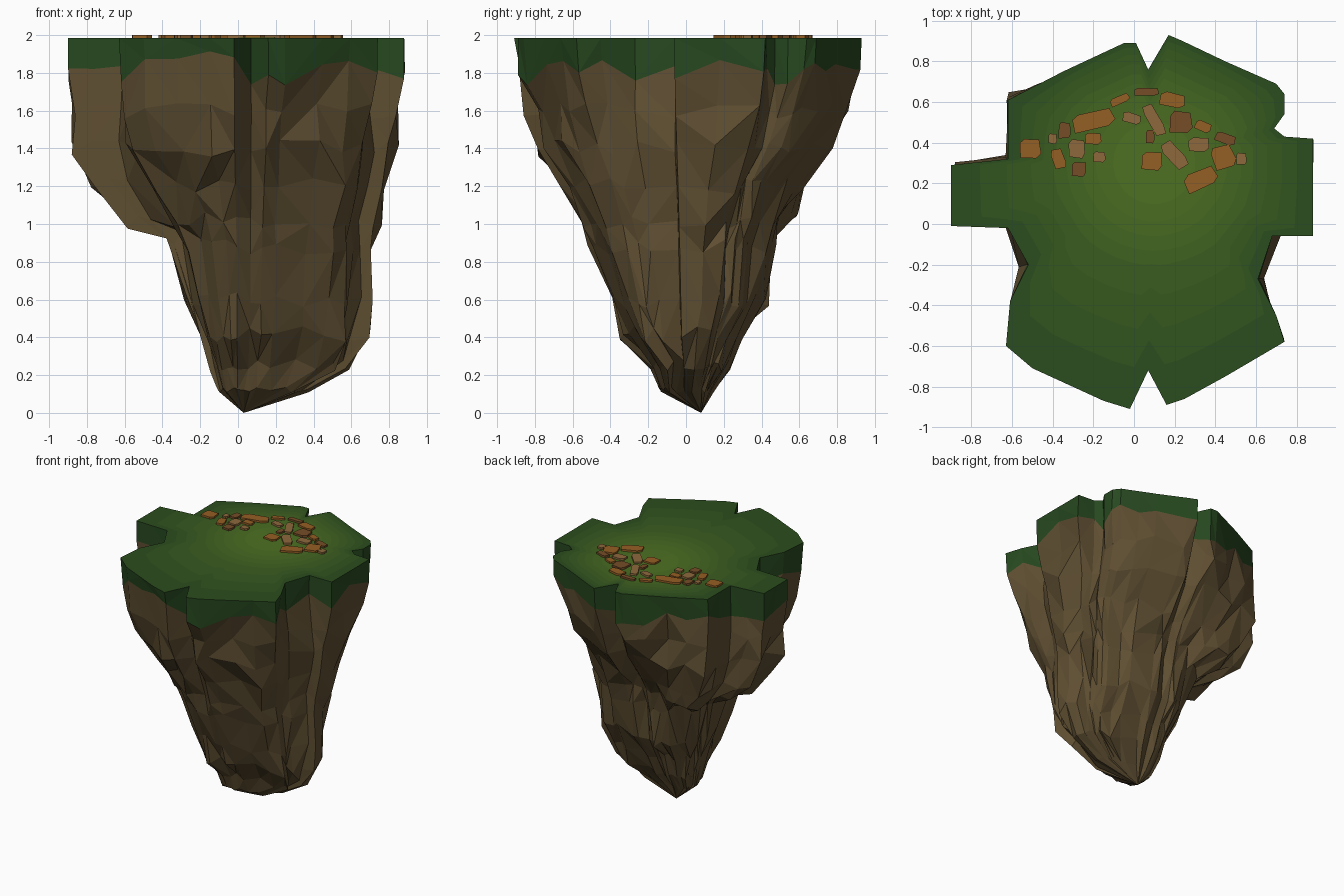
import bpy, bmesh, math, random
from mathutils import Vector

if "Cube" in bpy.data.objects:
    bpy.data.objects.remove(bpy.data.objects["Cube"])

random.seed(7)
U = random.uniform


def material(name, rgb):
    m = bpy.data.materials.new(name)
    m.diffuse_color = (*rgb, 1)
    m.use_nodes = True
    m.node_tree.nodes["Principled BSDF"].inputs["Base Color"].default_value = m.diffuse_color
    return m


def make_object(name, bm, mats):
    bmesh.ops.recalc_face_normals(bm, faces=bm.faces)
    me = bpy.data.meshes.new(name)
    bm.to_mesh(me)
    bm.free()
    for m in mats:
        me.materials.append(m)
    ob = bpy.data.objects.new(name, me)
    bpy.context.collection.objects.link(ob)
    return ob


def loft(name, rings, tip, mats, mat_of_row):
    """Triangulated facets through rings, closed on a tip point after the last ring."""
    bm = bmesh.new()
    vs = [[bm.verts.new(p) for p in r] for r in rings]
    n = len(rings[0])
    t = bm.verts.new(tip)
    for k in range(len(rings)):
        for i in range(n):
            j = (i + 1) % n
            if k == len(rings) - 1:
                tris = [(vs[k][i], vs[k][j], t)]
            else:
                a, b, c, d = vs[k][i], vs[k][j], vs[k + 1][j], vs[k + 1][i]
                tris = [(a, b, c), (a, c, d)] if random.random() < .5 else [(a, b, d), (b, c, d)]
            for f in tris:
                bm.faces.new(f).material_index = mat_of_row(k)
    return make_object(name, bm, mats)


# Plan outline of the island top, counter-clockwise, with long edges split
corners = [(.88, .42), (.74, .43), (.69, .47), (.74, .54), (.74, .64), (.70, .69), (.45, .80),
           (.24, .90), (.17, .93), (.07, .76), (.01, .89), (-.05, .89), (-.35, .75), (-.62, .61),
           (-.62, .32), (-.90, .29), (-.90, -.01), (-.62, -.02), (-.52, -.20), (-.61, -.38),
           (-.63, -.60), (-.50, -.71), (-.15, -.87), (-.02, -.91), (.07, -.72), (.16, -.89),
           (.25, -.86), (.45, -.75), (.74, -.58), (.70, -.45), (.61, -.27), (.68, -.06), (.88, -.06)]
outline = []
for i, a in enumerate(corners):
    b = corners[(i + 1) % len(corners)]
    a, b = Vector(a), Vector(b)
    outline.append(a)
    if (b - a).length > .24:
        outline.append((a + b) / 2)
crease = [U(-.05, .02) for _ in outline]

# Extents of each level: z, left, right, front, back, rounding
levels = [(1.60, .87, .88, .87, .88, .25), (1.40, .80, .86, .81, .79, .35),
          (1.20, .62, .82, .68, .63, .45), (1.02, .46, .75, .58, .52, .5),
          (.88, .36, .73, .52, .48, .6), (.60, .28, .72, .42, .44, .6),
          (.42, .21, .70, .35, .31, .6), (.25, .15, .62, .19, .24, .6),
          (.12, .11, .37, .15, .15, .6)]
# Extents of the overhanging lobe at the back left: left, back
lobe = {1.60: (.88, .92), 1.40: (.86, .95), 1.20: (.76, .90), 1.02: (.58, .86), .88: (.38, .62)}


def level_ring(z, xl, xr, yl, yh, rnd):
    pts = []
    for p, c in zip(outline, crease):
        w = min(1, max(0, (-p.x - .2) / .35)) if p.y > -.05 else 0
        lx, ly = lobe.get(z, (xl, yh))
        left, back = xl + (lx - xl) * w, yh + (ly - yh) * w
        n = Vector((p.x / .89, p.y / .92))
        r = n.length
        n *= (r ** (1 - rnd)) / r * (1 + c + U(-.05, .035))
        pts.append((n.x * (left if n.x < 0 else xr), n.y * (yl if n.y < 0 else back),
                    z + U(-.045, .045) * min(1, z * 3) + (.05 * w if z == .88 else 0)))
    return pts


# Ragged lower edge of the turf, shared by grass and rock
hem = []
for p in outline:
    high = p.y < -.3 and -.6 < p.x < .05
    hem.append((p.x * U(.98, 1.015), p.y * U(.975, 1.0), U(1.87, 1.92) if high else U(1.72, 1.87)))

# Rock body
rock = material("rock", (.115, .078, .032))
loft("rock_body", [hem] + [level_ring(*l) for l in levels], (.03, .08, 0), [rock], lambda k: 0)

# Grass cap: hem, rim, then bands that brighten toward the middle
centre = Vector((.10, .30))
steps = [1, .92, .84, .76, .68, .6, .5, .4, .28]
rings = [hem]
for s in steps:
    ring = []
    for p in outline:
        d = p - centre
        k = min(1, (1 - s) * 3)
        length = min(d.length * s * (1 - k) + .72 * s * k, d.length * min(1, s + .06))
        q = centre + d.normalized() * length
        ring.append((q.x, q.y, 1.985))
    rings.append(ring)
dark, bright = Vector((.024, .075, .013)), Vector((.075, .165, .016))
greens = [material("grass_side", (.020, .066, .014))]
for i in range(len(steps)):
    greens.append(material(f"grass_{i}", dark.lerp(bright, i / (len(steps) - 1))))
loft("grass_cap", rings, (*centre, 1.987), greens, lambda k: k)

# Paving stones: x, y, length, width, turn in degrees
stones = [(-.51, .37, .10, .10, 0), (-.40, .42, .04, .05, 0), (-.34, .46, .06, .08, 0),
          (-.37, .32, .06, .10, 20), (-.28, .37, .08, .09, 0), (-.27, .27, .07, .07, 0),
          (-.20, .42, .08, .06, 0), (-.17, .33, .06, .05, 0), (-.20, .51, .21, .09, 15),
          (-.07, .61, .10, .04, 25), (-.01, .52, .09, .05, -15), (.06, .65, .12, .04, 0),
          (.19, .61, .12, .07, -10), (.10, .51, .06, .17, 30), (.08, .43, .04, .07, 0),
          (.09, .31, .10, .09, 0), (.20, .34, .07, .15, 42), (.23, .50, .11, .11, 0),
          (.34, .48, .08, .05, -20), (.32, .39, .10, .07, 0), (.45, .42, .10, .05, -20),
          (.44, .33, .11, .11, 20), (.53, .32, .05, .06, 0), (.33, .22, .16, .09, 25)]
tones = [material("stone_orange", (.30, .115, .018)), material("stone_tan", (.27, .14, .045)),
         material("stone_brown", (.18, .075, .02))]
for i, (x, y, a, b, turn) in enumerate(stones):
    bm = bmesh.new()
    t = math.radians(turn)
    shape = [(-.5, -.45), (.3, -.5), (.5, -.25), (.45, .45), (-.3, .5), (-.5, .3)]
    base = []
    for u, v in shape:
        u, v = u * a * U(.93, 1.07), v * b * U(.93, 1.07)
        base.append(bm.verts.new((x + u * math.cos(t) - v * math.sin(t),
                                  y + u * math.sin(t) + v * math.cos(t), 1.975)))
    face = bm.faces.new(base)
    up = bmesh.ops.extrude_face_region(bm, geom=[face])["geom"]
    for v in up:
        if isinstance(v, bmesh.types.BMVert):
            v.co.z = 2.0
    make_object(f"paving_stone_{i + 1}", bm, [tones[0 if a > .15 else i % 3]])
